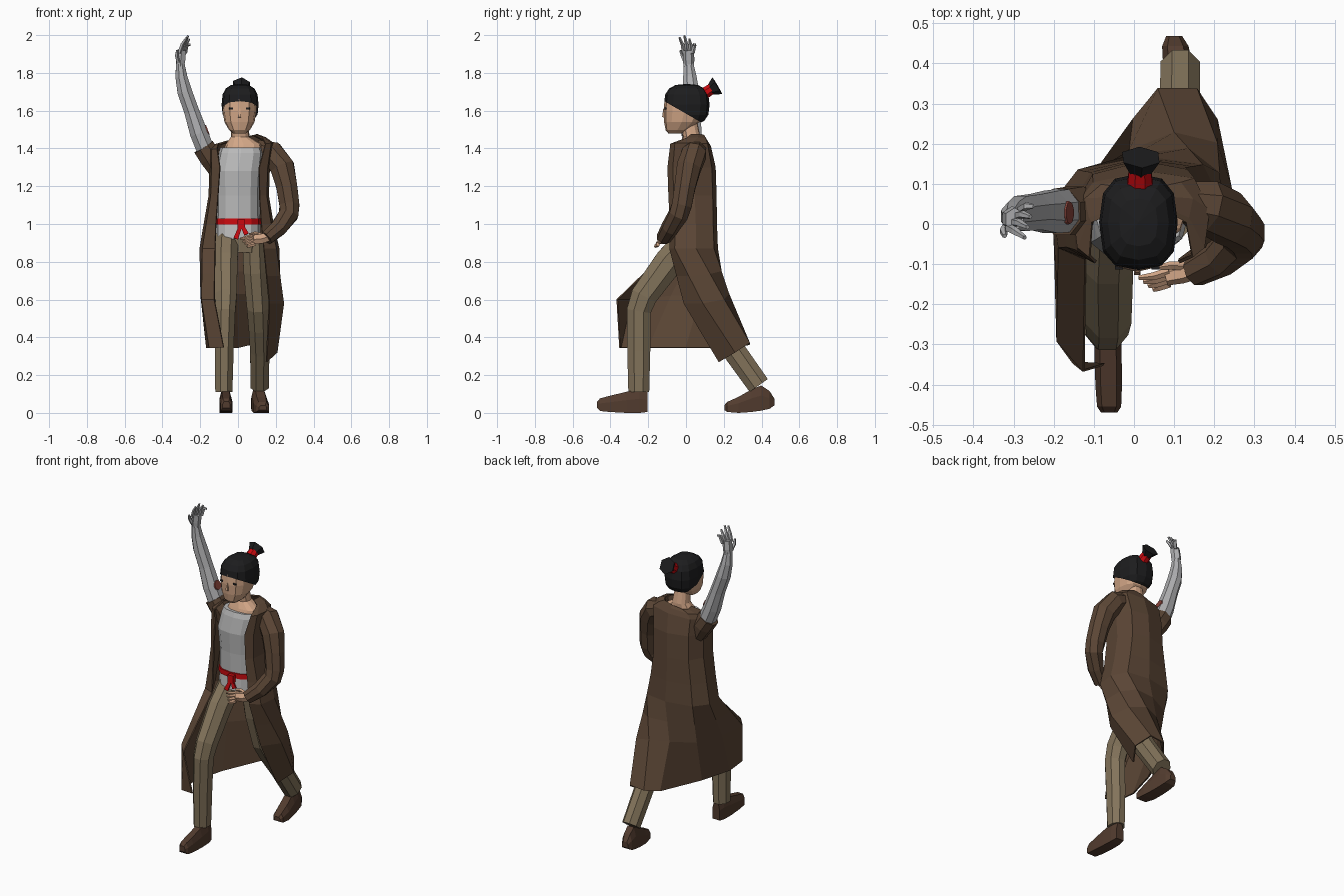
import bpy, bmesh, math
from mathutils import Vector


def mat(name, *rgb):
    m = bpy.data.materials.new(name)
    m.diffuse_color = (*rgb, 1)
    return m


COAT = mat("coat brown", .105, .061, .036)
PANTS = mat("khaki", .225, .172, .103)
SHOE = mat("shoe brown", .085, .045, .028)
GREY = mat("light grey", .49, .49, .49)
STEEL = mat("arm grey", .43, .43, .44)
SKIN = mat("skin", .64, .38, .24)
BLACK = mat("hair black", .012, .012, .013)
RED = mat("sash red", .6, .003, .005)
MARK = mat("mark red", .26, .06, .045)


def finish(bm, name, m):
    bmesh.ops.recalc_face_normals(bm, faces=bm.faces)
    me = bpy.data.meshes.new(name)
    bm.to_mesh(me)
    bm.free()
    me.materials.append(m)
    ob = bpy.data.objects.new(name, me)
    bpy.context.collection.objects.link(ob)
    return ob


def skin_rings(name, rings, m, closed=True):
    """Join rows of points with quads; closed rows get end caps."""
    bm = bmesh.new()
    rows = [[bm.verts.new(p) for p in r] for r in rings]
    n = len(rows[0])
    for a, b in zip(rows, rows[1:]):
        for i in range(n if closed else n - 1):
            j = (i + 1) % n
            bm.faces.new((a[i], a[j], b[j], b[i]))
    if closed:
        bm.faces.new(rows[0])
        bm.faces.new(rows[-1])
    return finish(bm, name, m)


def tube(name, path, m, n=8, flat=1.0):
    """Limb through (x, y, z, radius) points; flat scales its depth."""
    P = [Vector(p[:3]) for p in path]
    rings = []
    for i, c in enumerate(P):
        t = Vector()
        if i > 0:
            t += (c - P[i - 1]).normalized()
        if i < len(P) - 1:
            t += (P[i + 1] - c).normalized()
        u = t.cross(Vector((0, 1, 0))).normalized()
        v = t.cross(u).normalized()
        r = path[i][3]
        rings.append([c + r * (math.cos(a) * u + flat * math.sin(a) * v)
                      for a in [(k + .5) * math.tau / n for k in range(n)]])
    return skin_rings(name, rings, m)


def loft(name, levels, m, n=12, e=.8):
    """Stacked rounded sections (cx, cy, z, rx, ry)."""
    def s(v):
        return math.copysign(abs(v) ** e, v)
    return skin_rings(name, [[(cx + rx * s(math.cos(k * math.tau / n)),
                               cy + ry * s(math.sin(k * math.tau / n)), z)
                              for k in range(n)] for cx, cy, z, rx, ry in levels], m)


def box(name, c, size, m):
    bm = bmesh.new()
    bmesh.ops.create_cube(bm, size=1)
    for v in bm.verts:
        v.co = Vector(c) + Vector([a * b for a, b in zip(v.co, size)])
    return finish(bm, name, m)


# head and neck
loft("neck", [(.02, .015, 1.36, .11, .075), (.03, .02, 1.422, .095, .055),
              (.012, .03, 1.46, .05, .046), (.01, .015, 1.54, .042, .045)], SKIN)
loft("head", [(.008, -.06, 1.478, .03, .032), (.008, -.045, 1.497, .055, .063),
              (.008, -.022, 1.54, .08, .094), (.008, -.008, 1.6, .09, .111),
              (.008, -.008, 1.66, .087, .105), (.008, 0, 1.7, .07, .08)], SKIN)
for sx in (-1, 1):
    box("eye", (.008 + sx * .045, -.109, 1.612), (.02, .009, .01), BLACK)
tube("nose", [(.008, -.116, 1.61, .006), (.008, -.119, 1.565, .011)], SKIN, 4)

# hair cap cut along the slanted hairline
bm = bmesh.new()
bmesh.ops.create_uvsphere(bm, u_segments=12, v_segments=8, radius=1)
for v in bm.verts:
    q = [math.copysign(abs(c) ** .74, c) for c in v.co]
    v.co = (.011 + .098 * q[0], .004 + .121 * q[1], 1.632 + .11 * q[2])
bmesh.ops.bisect_plane(bm, geom=bm.verts[:] + bm.edges[:] + bm.faces[:], clear_inner=True,
                       plane_co=(0, -.118, 1.652), plane_no=(0, .5, .87))
finish(bm, "hair", BLACK)
tube("hair_tie", [(.015, .08, 1.68, .036), (.015, .136, 1.716, .03)], RED)
tube("hair_tuft", [(.015, .122, 1.706, .024), (.017, .166, 1.732, .052)], BLACK, 6)

# shirt and sash
loft("shirt", [(0, .02, .92, .12, .105), (0, .025, 1.01, .118, .1), (0, .02, 1.15, .115, .098),
               (0, .01, 1.28, .122, .098), (.015, .01, 1.375, .118, .08),
               (.015, .01, 1.405, .108, .068)], GREY)
loft("sash", [(0, .025, .998, .123, .108), (0, .025, 1.03, .122, .108)], RED)
box("sash_knot", (.018, -.09, 1.0), (.04, .026, .045), RED)
for x, z in ((-.012, .922), (.045, .945)):
    tube("sash_tail", [(.018, -.092, 1.0, .012), (x, -.1, z, .018)], RED, 4, .4)

# trousers
loft("trouser_seat", [(.01, .03, .85, .1, .08), (.01, .025, .95, .115, .088)], PANTS)
tube("front_trouser_leg", [(-.06, .02, .92, .068), (-.065, -.09, .8, .068), (-.064, -.222, .62, .062),
                           (-.067, -.25, .54, .057), (-.073, -.25, .33, .054),
                           (-.075, -.25, .11, .049)], PANTS, 8, 1.22)
tube("rear_trouser_leg", [(.085, .03, .92, .068), (.092, .055, .75, .068), (.105, .1, .56, .063),
                          (.11, .16, .46, .059), (.115, .25, .335, .055),
                          (.115, .385, .145, .053)], PANTS, 8, 1.2)


# shoes: sections from heel to toe (along, half width, bottom, top)
def shoe(name, x, y, turn, m, secs):
    rings = []
    for d, w, lo, hi in secs:
        cx = x + turn * d
        rings.append([(cx - w, y - d, lo), (cx + w, y - d, lo),
                      (cx + w, y - d, lo * .4 + hi * .6), (cx + w * .6, y - d, hi),
                      (cx - w * .6, y - d, hi), (cx - w, y - d, lo * .4 + hi * .6)])
    skin_rings(name, rings, m)


shoe("front_shoe", -.067, -.205, .02, SHOE,
     [(0, .026, .005, .11), (.04, .032, 0, .125), (.11, .034, 0, .112), (.2, .033, .005, .09),
      (.25, .03, .01, .077), (.265, .02, .025, .06)])
shoe("rear_shoe", .1, .468, .12, SHOE,
     [(0, .02, .04, .075), (.025, .033, .022, .115), (.07, .036, .012, .145), (.12, .038, .005, .125),
      (.19, .04, 0, .085), (.25, .034, .005, .058), (.265, .02, .015, .04)])

# long open coat: body sections (z, left, right, front, back, lapel), then skirt rows
rows = []
for z, xl, xr, yf, yb, lap in ((1.455, -.06, .1, .025, .1, .9), (1.438, -.12, .145, .005, .11, .88),
                               (1.41, -.15, .185, -.08, .128, .76),
                               (1.3, -.148, .165, -.095, .153, .66), (1.15, -.152, .16, -.09, .158, .7),
                               (1.0, -.178, .185, -.082, .16, .66), (.87, -.2, .215, -.085, .165, .62)):
    cx, cy, hx, hy = (xl + xr) / 2, (yf + yb) / 2, (xr - xl) / 2, (yb - yf) / 2
    prof = [(-lap, -1), (-.93, -.78), (-1, .1), (-.7, .74), (.1, 1), (.78, .84),
            (1, .1), (.93, -.78), (lap, -1)]
    rows.append([(cx + hx * a, cy + hy * b, z + .018 * a * (z > 1.4)) for a, b in prof])
rows.append([(-.125, -.365, .6), (-.19, -.29, .6), (-.195, -.08, .62), (-.13, .08, .62), (-.01, .18, .63),
             (.1, .225, .63), (.205, .2, .6), (.24, .09, .58), (.165, -.01, .58)])
rows.append([(-.075, -.35, .345), (-.15, -.345, .345), (-.165, -.2, .345), (-.11, 0, .345),
             (0, .26, .345), (.06, .335, .36), (.155, .335, .37), (.205, .26, .32), (.15, .175, .27)])
# thigh row bridges waist and knee
rows.insert(7, [tuple(a * .5 + b * .5 for a, b in zip(p, q)) for p, q in zip(rows[6], rows[7])])
coat = skin_rings("coat", rows, COAT, closed=False)
sol = coat.modifiers.new("thickness", 'SOLIDIFY')
sol.thickness, sol.offset = .008, 0

# sleeves
tube("long_sleeve", [(.10, .06, 1.40, .05), (.18, .045, 1.375, .068), (.235, .015, 1.3, .069),
                     (.258, -.005, 1.2, .06), (.272, -.022, 1.1, .057), (.268, -.04, 1.05, .055),
                     (.215, -.085, .98, .048), (.15, -.118, .925, .04)], COAT)
tube("short_sleeve", [(-.105, .04, 1.27, .045), (-.145, .035, 1.35, .063), (-.182, .03, 1.408, .062)], COAT)

# raised arm with a round mark on its inner side
tube("raised_arm", [(-.162, .035, 1.37, .052), (-.207, .03, 1.48, .051), (-.245, .03, 1.595, .043),
                    (-.282, .026, 1.7, .042), (-.300, .02, 1.78, .034), (-.306, .014, 1.85, .024)],
     STEEL, 8, 1.12)
tube("arm_mark", [(-.166, .028, 1.496, .03), (-.1595, .028, 1.4985, .028)], MARK, 10)


# hands: palm plus fingers (base, middle, tip)
def hand(name, palm, fingers, m, flat):
    tube(name + "_palm", palm, m, 6, flat)
    for a, b, c in fingers:
        tube(name + "_finger", [(*a, .0115), (*b, .0105), (*c, .006)], m, 5)


hand("raised_hand", [(-.306, .014, 1.83, .024), (-.303, .014, 1.87, .028), (-.297, .012, 1.92, .026)],
     [((-.311 + .01 * i, -.01 + .015 * i, 1.905), (-.296 + .009 * i, -.018 + .021 * i, 1.95),
       (-.272 + .007 * i, -.034 + .026 * i, (1.987, 1.997, 1.98, 1.95)[i])) for i in range(4)]
     + [((-.315, -.002, 1.855), (-.325, -.018, 1.89), (-.322, -.03, 1.92))], STEEL, 1.1)
hand("lowered_hand", [(.16, -.115, .932, .027), (.12, -.124, .921, .03), (.08, -.132, .918, .027)],
     [((.088, -.118 - .01 * i, .935 - .014 * i), (.05 + .004 * i, -.13 - .009 * i, .93 - .015 * i),
       (.012 + .012 * i, -.134 - .01 * i, .921 - .014 * i)) for i in range(4)]
     + [((.125, -.105, .94), (.09, -.103, .95), (.06, -.108, .945))], SKIN, .8)
